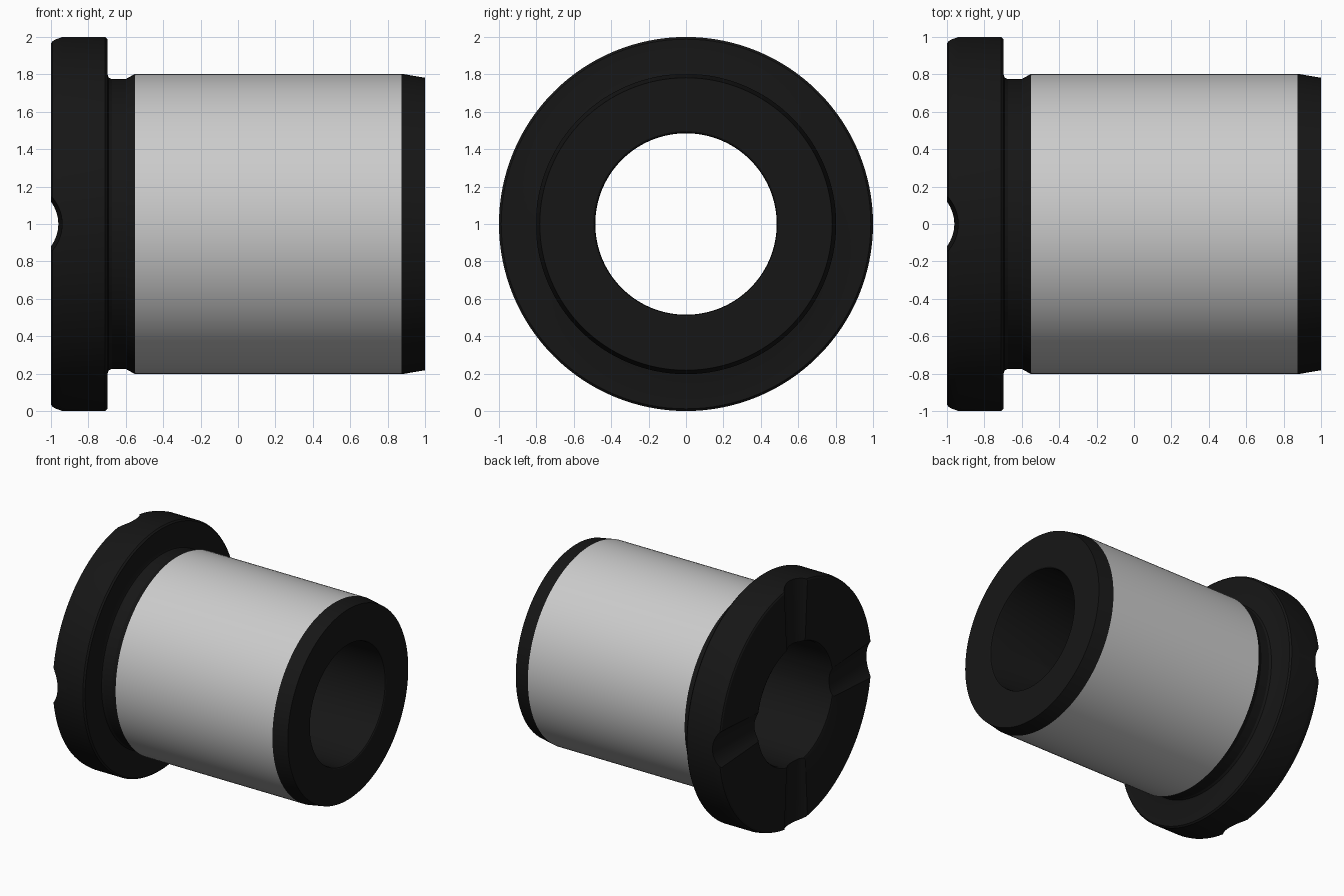
import bpy, bmesh
from math import cos, sin, pi, hypot, radians
from mathutils import Matrix

if "Cube" in bpy.data.objects:
    bpy.data.objects.remove(bpy.data.objects["Cube"])

SEG = 128
black = bpy.data.materials.new("black_finish")
black.diffuse_color = (0.008, 0.008, 0.008, 1)
black.use_nodes = True
black.node_tree.nodes["Principled BSDF"].inputs["Base Color"].default_value = black.diffuse_color


def make_object(name, bm, material=None):
    bmesh.ops.recalc_face_normals(bm, faces=bm.faces)
    mesh = bpy.data.meshes.new(name)
    bm.to_mesh(mesh)
    bm.free()
    obj = bpy.data.objects.new(name, mesh)
    bpy.context.collection.objects.link(obj)
    if material:
        mesh.materials.append(material)
    return obj


def lathe(profile, closed):
    """Revolve (x, radius) points about the x axis at z = 1."""
    bm = bmesh.new()
    rings = [[bm.verts.new((x, r * cos(2 * pi * k / SEG), 1 + r * sin(2 * pi * k / SEG)))
              for k in range(SEG)] for x, r in profile]
    n = len(rings)
    for i in range(n if closed else n - 1):
        a, b = rings[i], rings[(i + 1) % n]
        for k in range(SEG):
            j = (k + 1) % SEG
            bm.faces.new((a[k], a[j], b[j], b[k]))
    return bm


def smooth(obj):
    bpy.ops.object.select_all(action='DESELECT')
    obj.select_set(True)
    bpy.context.view_layer.objects.active = obj
    bpy.ops.object.shade_smooth_by_angle(angle=radians(25))


# Black body: flange, undercut neck, lead-in chamfer and bore
R = 0.803
START, END = -0.55, 0.875
body = make_object("flange_and_bore", lathe([
    (-1, 0.51), (-1, 0.975), (-0.993, 0.987), (-0.975, 0.994), (-0.94, 1.0),
    (-0.71, 1.0), (-0.698, 0.988), (-0.698, 0.80), (-0.692, 0.783), (-0.675, 0.775),
    (-0.60, 0.775), (START, R), (END, R), (1, 0.782), (1, 0.497), (0.995, 0.489),
    (0.98, 0.485), (-0.975, 0.485), (-0.993, 0.493)], True), black)

# Four tapered radial oil grooves cut in the flange face
bm = bmesh.new()
for k in range(4):
    bmesh.ops.create_cone(
        bm, cap_ends=True, segments=64, radius1=0.192, radius2=0.224, depth=0.8,
        matrix=Matrix.Translation((0, 0, 1)) @ Matrix.Rotation(k * pi / 2, 4, 'X')
        @ Matrix.Translation((-1.16, 0, 0.7)))
cutter = make_object("groove_cutter", bm, black)
cutter.hide_render = True
cut = body.modifiers.new("grooves", 'BOOLEAN')
cut.operation, cut.solver, cut.object = 'DIFFERENCE', 'EXACT', cutter
bpy.context.view_layer.objects.active = body
bpy.ops.object.modifier_apply(modifier=cut.name)
bpy.data.objects.remove(cutter)

# Open the body where the ground barrel surface sits
bm = bmesh.new()
bm.from_mesh(body.data)
barrel_faces = [f for f in bm.faces
                if all(abs(hypot(v.co.y, v.co.z - 1) - R) < 1e-3
                       and START - 0.01 < v.co.x < END + 0.01 for v in f.verts)]
bmesh.ops.delete(bm, geom=barrel_faces, context='FACES')
bm.to_mesh(body.data)
bm.free()
smooth(body)

# Plain grey ground barrel
barrel = make_object("ground_barrel", lathe([(START, R), (END, R)], False))
smooth(barrel)
